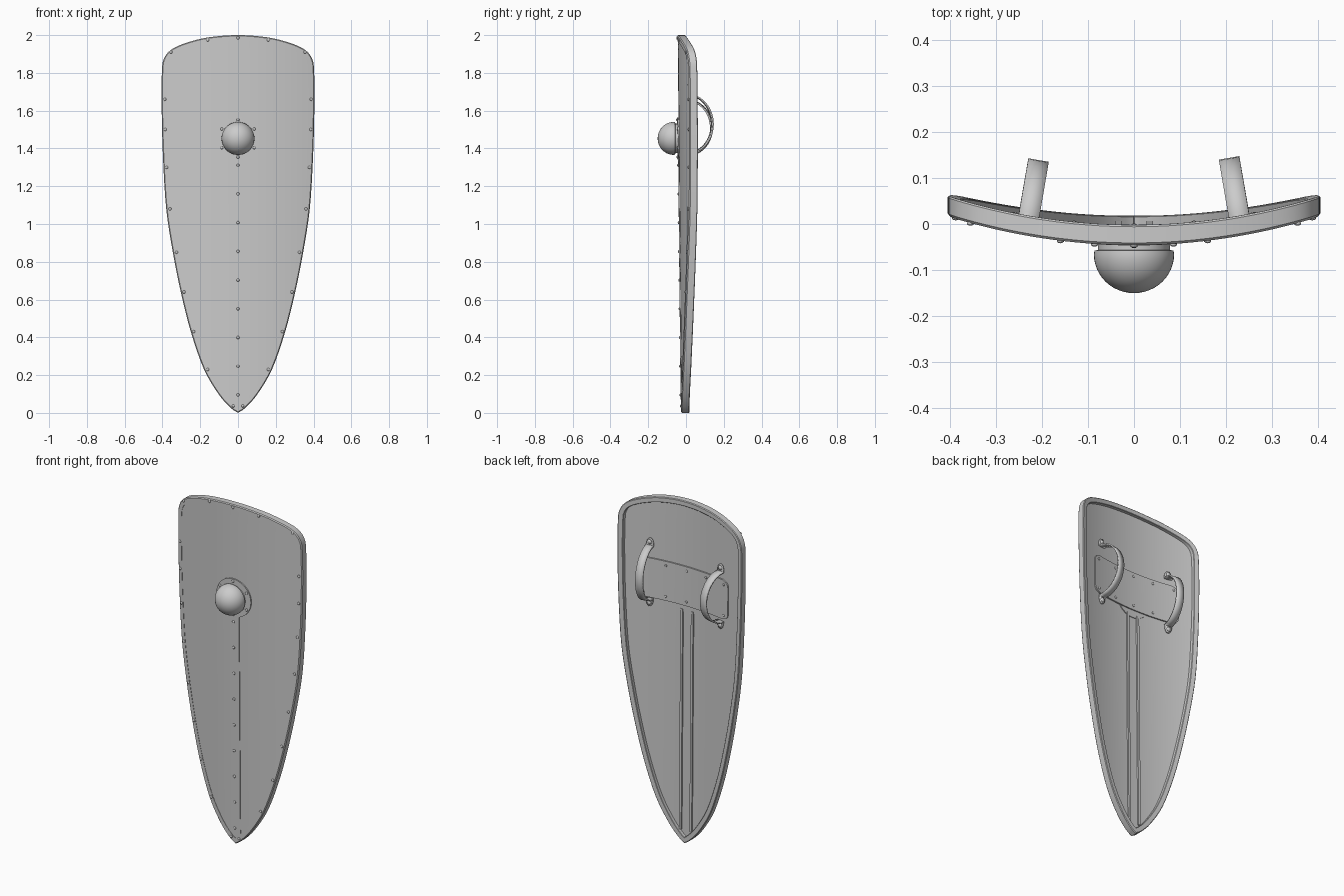
import bpy, bmesh
from math import sin, cos, pi, sqrt
from mathutils import Vector

if "Cube" in bpy.data.objects:
    bpy.data.objects.remove(bpy.data.objects["Cube"], do_unlink=True)

steel = bpy.data.materials.new("plain grey")
steel.use_nodes = True
GREY = (0.6, 0.6, 0.6, 1)
steel.diffuse_color = GREY
steel.node_tree.nodes["Principled BSDF"].inputs["Base Color"].default_value = GREY

BOSS_Z = 1.453
BOARD = 0.022      # board thickness
RIM_W = 0.03       # rim width


def face_y(x, z):
    """Depth of the curved front of the shield."""
    return -0.024 - 0.01 * z + 0.375 * x * x


def finish(bm, name, angle=0.6):
    bmesh.ops.remove_doubles(bm, verts=bm.verts, dist=1e-5)
    bmesh.ops.recalc_face_normals(bm, faces=bm.faces)
    mesh = bpy.data.meshes.new(name)
    bm.to_mesh(mesh)
    bm.free()
    mesh.materials.append(steel)
    obj = bpy.data.objects.new(name, mesh)
    bpy.context.collection.objects.link(obj)
    bpy.ops.object.select_all(action='DESELECT')
    bpy.context.view_layer.objects.active = obj
    obj.select_set(True)
    bpy.ops.object.shade_smooth_by_angle(angle=angle)
    return obj


def skin(bm, rows, closed=False):
    """Join rows of points with quads."""
    grid = [[bm.verts.new(p) for p in row] for row in rows]
    pairs = list(zip(grid, grid[1:] + grid[:1])) if closed else list(zip(grid, grid[1:]))
    for a, b in pairs:
        for i in range(len(a) - 1):
            bm.faces.new((a[i], a[i + 1], b[i + 1], b[i]))


def slab(name, spans, near, far, cols=24):
    """Curved plate; spans are (left, right, z), near and far are depths behind the front."""
    bm = bmesh.new()
    rows = []
    for l, r, z in spans:
        xs = [l + (r - l) * i / cols for i in range(cols + 1)]
        rows.append([(x, face_y(x, z) + near, z) for x in xs])
    skin(bm, rows)
    bmesh.ops.remove_doubles(bm, verts=bm.verts, dist=1e-5)
    bmesh.ops.dissolve_degenerate(bm, edges=bm.edges, dist=1e-6)
    out = bmesh.ops.extrude_face_region(bm, geom=bm.faces[:])
    moved = [g for g in out["geom"] if isinstance(g, bmesh.types.BMVert)]
    bmesh.ops.translate(bm, verts=moved, vec=(0, far - near, 0))
    return finish(bm, name)


def rivets(name, spots, depth, radius=0.008):
    """Low round studs sitting on the curved surface."""
    bm = bmesh.new()
    for x, z in spots:
        new = bmesh.ops.create_uvsphere(bm, u_segments=10, v_segments=6, radius=radius)["verts"]
        bmesh.ops.scale(bm, verts=new, vec=(1, 0.6, 1))
        bmesh.ops.translate(bm, verts=new, vec=(x, face_y(x, z) + depth, z))
    finish(bm, name, 1.2)


def disc_spans(radius, z, n=24):
    angles = [pi * i / n for i in range(n + 1)]
    return [(-radius * sin(a), radius * sin(a), z + radius * cos(a)) for a in angles]


# Outline: half of the silhouette from top centre to the tip, smoothed
half = [Vector(p) for p in (
    (0, 2), (.1, 1.995), (.2, 1.98), (.3, 1.95), (.36, 1.918), (.392, 1.875), (.403, 1.81),
    (.404, 1.6), (.397, 1.35), (.38, 1.08), (.345, .85), (.303, .64), (.25, .43), (.18, .23),
    (.1, .095), (.037, .025), (0, 0))]
flip = lambda v: Vector((-v.x, v.y))
ctrl = [flip(half[1])] + half + [Vector((-.02, -.02))]
curve = []
for a, b, c, d in zip(ctrl, ctrl[1:], ctrl[2:], ctrl[3:]):
    for t in (0, .25, .5, .75):
        curve.append(0.5 * (2 * b + (c - a) * t + (2 * a - 5 * b + 4 * c - d) * t * t
                            + (3 * b - a - 3 * c + d) * t ** 3))
curve.append(half[-1])
loop = curve + [flip(p) for p in curve[-2:0:-1]]


def inset(i, dist):
    """Outline point i moved inward, never past the middle line."""
    run = loop[(i + 1) % len(loop)] - loop[i - 1]
    p = loop[i] + Vector((run.y, -run.x)).normalized() * dist
    if p.x * loop[i].x <= 0:
        p.x = 0
    return p


# Board
edge = [inset(i, 0.01) for i in range(len(curve))]
edge = [edge[0]] + [p for p in edge[1:-1] if p.x > 1e-4] + [edge[-1]]
slab("shield_board", [(-p.x, p.x, p.y) for p in edge], 0, BOARD)

# Rim: one bevelled section carried round the outline
section = [(.005, -.002), (0, .003), (0, .038), (.004, .042), (RIM_W - .002, .042),
           (RIM_W, .04), (RIM_W, -.002), (.005, -.002)]
bm = bmesh.new()
rows = []
for i in range(len(loop)):
    row = []
    for off, d in section:
        p = inset(i, off)
        row.append((p.x, face_y(p.x, p.y) + d, p.y))
    rows.append(row)
skin(bm, rows, closed=True)
finish(bm, "rim")

# Rim rivets
side = [(.355, 1.91), (.16, 1.974), (.387, 1.66), (.385, 1.5), (.377, 1.3), (.36, 1.08),
        (.325, .85), (.286, .64), (.234, .43), (.16, .23), (.025, .037)]
rivets("rim_rivets", [(0, 1.985)] + [(s * x, z) for x, z in side for s in (-1, 1)], -.003)

# Centre strip on the front, with its rivets, and two rails behind
steps = [.07 + (1.36 - .07) * i / 20 for i in range(21)]
slab("centre_strip", [(-.035, .035, z) for z in steps], -.004, .004, 6)
rivets("strip_rivets", [(0, .095 + .152 * i) for i in range(9)], -.005)
for side_name, s in (("left", 1), ("right", -1)):
    slab(side_name + "_back_rail", [(s * .034 - .007, s * .034 + .007, z) for z in steps],
         .02, .031, 2)

# Boss: flange front and back, and a lipped dome
slab("boss_flange", disc_spans(.112, BOSS_Z), -.007, .004)
slab("boss_back_plate", disc_spans(.112, BOSS_Z), .02, .027)
rivets("boss_rivets", [(.099 * cos(pi / 6 + i * pi / 3), BOSS_Z + .099 * sin(pi / 6 + i * pi / 3))
                       for i in range(6)], -.008)
bm = bmesh.new()
profile = [(.078, -.03), (.078, -.056), (.086, -.058), (.087, -.066)]
profile += [(.087 * cos(a * pi / 24), -.066 - .084 * sin(a * pi / 24)) for a in range(1, 13)]
rows = [[(r * cos(k * pi / 24), y, BOSS_Z + r * sin(k * pi / 24)) for r, y in profile]
        for k in range(48)]
skin(bm, rows, closed=True)
finish(bm, "boss_dome")

# Forearm pad with round corners
PAD_X, PAD_LOW, PAD_HIGH, CORNER = .29, 1.385, 1.615, .04
spans = []
for i in range(25):
    z = PAD_LOW + (PAD_HIGH - PAD_LOW) * i / 24
    cut = max(0, CORNER - min(z - PAD_LOW, PAD_HIGH - z))
    w = PAD_X - CORNER + sqrt(max(0, CORNER ** 2 - cut ** 2))
    spans.append((-w, w, z))
slab("forearm_pad", spans, .026, .034)
rivets("pad_rivets", [(x, z) for x in (-.26, -.13, 0, .13, .26)
                      for z in (PAD_LOW + .025, PAD_HIGH - .025)], .035, .007)


# Grip straps: rounded tabs at both ends and an arch standing off the board
def strap(name, x0, low, high, height):
    mid, tab = (low + high) / 2, .045
    reach = (high - low) / 2 - tab
    path = [(high - .045 * (1 - cos(a * pi / 8)), 0, .022 * sin(a * pi / 8)) for a in range(5)]
    path += [(mid + reach * cos(a * pi / 20), height * sin(a * pi / 20), .0225) for a in range(1, 20)]
    path += [(2 * mid - z, h, w) for z, h, w in path[4::-1]]
    base = Vector((x0, face_y(x0, mid) + BOARD + .004, 0))
    out = Vector((-.75 * x0, 1, 0)).normalized()
    across = Vector((out.y, -out.x, 0))
    bm = bmesh.new()
    skin(bm, [[base + out * h + across * (w * s) + Vector((0, -.01 * (z - mid), z))
               for s in (-1, 0, 1)] for z, h, w in path])
    obj = finish(bm, name)
    mod = obj.modifiers.new("thickness", 'SOLIDIFY')
    mod.thickness = .008
    mod.offset = 0
    rivets(name + "_rivets", [(x0, low + .022), (x0, high - .022)], BOARD + .009, .013)


strap("left_strap", .23, 1.33, 1.73, .135)
strap("right_strap", -.23, 1.32, 1.7, .13)
